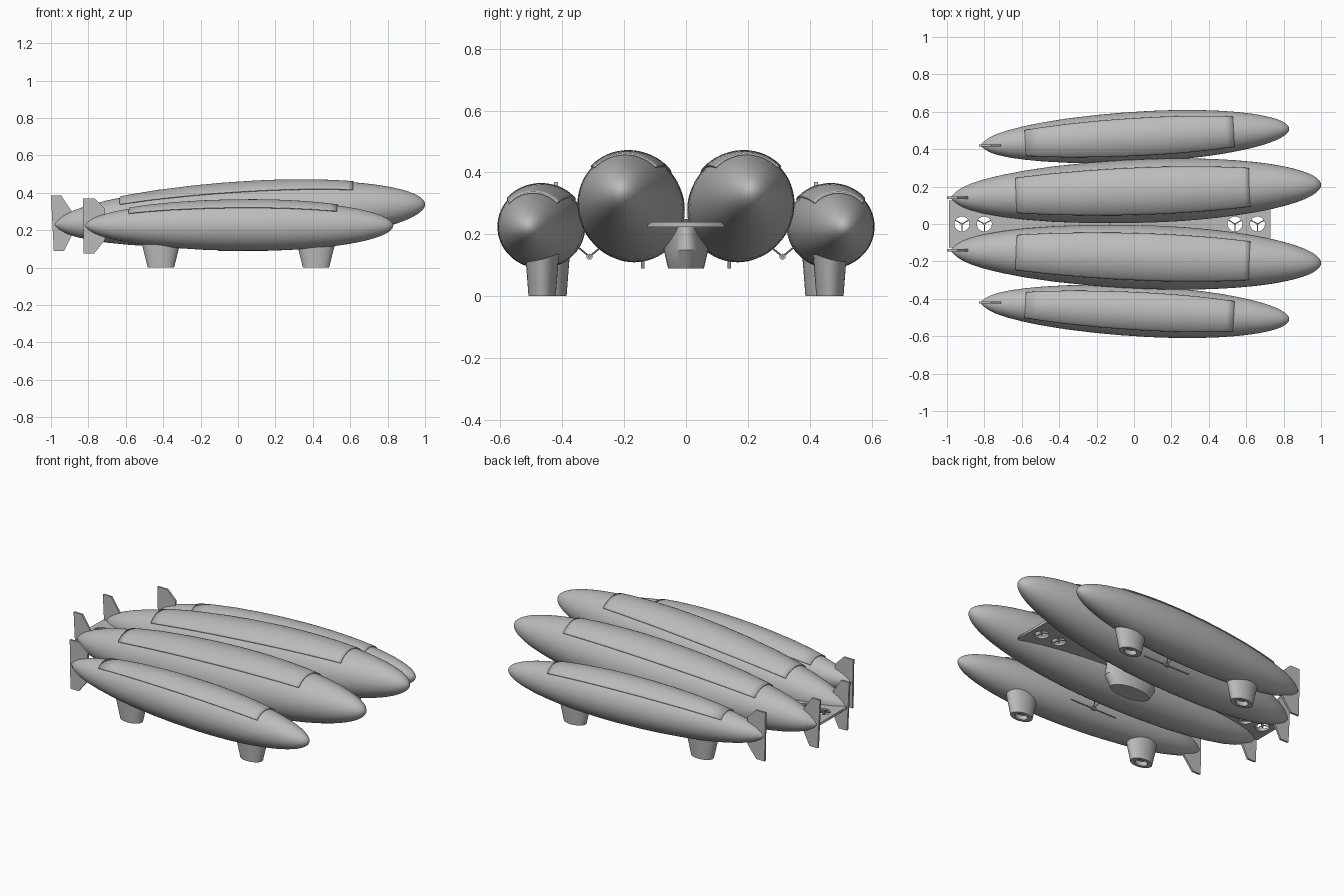
import bpy, bmesh, math
from mathutils import Vector, Matrix

cube = bpy.data.objects.get("Cube")
if cube:
    bpy.data.objects.remove(cube)

grey = bpy.data.materials.new("hull grey")
grey.use_nodes = True
grey.diffuse_color = (0.5, 0.5, 0.5, 1)
grey.node_tree.nodes["Principled BSDF"].inputs["Base Color"].default_value = (0.5, 0.5, 0.5, 1)


def finish(bm, name, smooth=True):
    bmesh.ops.recalc_face_normals(bm, faces=bm.faces)
    mesh = bpy.data.meshes.new(name)
    bm.to_mesh(mesh)
    bm.free()
    obj = bpy.data.objects.new(name, mesh)
    bpy.context.collection.objects.link(obj)
    mesh.materials.append(grey)
    if smooth:
        bpy.ops.object.select_all(action='DESELECT')
        obj.select_set(True)
        bpy.context.view_layer.objects.active = obj
        bpy.ops.object.shade_smooth_by_angle(angle=math.radians(35))
    return obj


def loft(name, rings, closed=True):
    """Skin a list of point rings; closed rings are capped."""
    bm = bmesh.new()
    rows = [[bm.verts.new(p) for p in ring] for ring in rings]
    n = len(rows[0])
    for a, b in zip(rows, rows[1:]):
        for i in range(n if closed else n - 1):
            j = (i + 1) % n
            bm.faces.new((a[i], a[j], b[j], b[i]))
    if closed:
        bm.faces.new(rows[0])
        bm.faces.new(rows[-1])
    return finish(bm, name)


def rod(name, a, b, radius):
    a, b = Vector(a), Vector(b)
    bm = bmesh.new()
    turn = (b - a).to_track_quat('Z', 'Y').to_matrix().to_4x4()
    bmesh.ops.create_cone(bm, cap_ends=True, segments=10, radius1=radius, radius2=radius,
                          depth=(b - a).length, matrix=Matrix.Translation((a + b) / 2) @ turn)
    return finish(bm, name)


# Hull profile: tapered tail, then an elliptical nose
TAIL = [(0, .02), (.012, .16), (.03, .30), (.055, .42), (.09, .54), (.14, .66), (.2, .77),
        (.28, .875), (.38, .955), (.46, .99)]
NOSE = [(.54 + .46 * math.sin(a), max(math.cos(a), .01))
        for a in (math.pi / 2 * i / 24 for i in range(25))]
PROFILE = TAIL + NOSE


def radius_at(t):
    for (t0, r0), (t1, r1) in zip(PROFILE, PROFILE[1:]):
        if t <= t1:
            return r0 + (r1 - r0) * (t - t0) / (t1 - t0)
    return PROFILE[-1][1]


def hull_ring(tail, nose, t, r, angles):
    axis = (nose - tail).normalized()
    side = axis.cross(Vector((0, 0, 1))).normalized()
    up = side.cross(axis)
    c = tail.lerp(nose, t)
    return [c + side * (r * math.sin(a)) + up * (r * math.cos(a)) for a in angles]


def airship(name, tail, nose, radius, panel, fin, fin_y):
    tail, nose = Vector(tail), Vector(nose)
    full = [math.tau * i / 64 for i in range(64)]
    loft(name + "_hull", [hull_ring(tail, nose, t, r * radius, full) for t, r in PROFILE])
    # Thin raised skin over the back
    arc = [math.radians(-46 + 92 * i / 24) for i in range(25)]
    inside = [p[0] for p in PROFILE if panel[0] < p[0] < panel[1]]
    ts = [panel[0]] + inside + [panel[1]]
    skin = loft(name + "_top_panel",
                [hull_ring(tail, nose, t, radius_at(t) * radius + .003, arc) for t in ts], False)
    mod = skin.modifiers.new("thickness", 'SOLIDIFY')
    mod.thickness = .006
    mod.offset = 0
    # Upright tail fin
    bm = bmesh.new()
    face = bm.faces.new([bm.verts.new((x, fin_y - .006, z)) for x, z in fin])
    out = bmesh.ops.extrude_face_region(bm, geom=[face])
    bmesh.ops.translate(bm, vec=(0, .012, 0),
                        verts=[v for v in out["geom"] if isinstance(v, bmesh.types.BMVert)])
    finish(bm, name + "_tail_fin", False)


def ellipse(x, y, z, rx, ry, n=40):
    return [(x + rx * math.cos(math.tau * i / n), y + ry * math.sin(math.tau * i / n), z)
            for i in range(n)]


INNER_FIN = [(-1, .385), (-.945, .385), (-.885, .295), (-.885, .18), (-.93, .09), (-.985, .09)]
OUTER_FIN = [(-.83, .37), (-.765, .37), (-.71, .315), (-.71, .15), (-.77, .075), (-.825, .075)]

for s, word in ((1, "back"), (-1, "front")):
    airship(word + "_inner", (-.98, .14 * s, .23), (1, .21 * s, .34), .17,
            (.18, .81), INNER_FIN, .14 * s)
    airship(word + "_outer", (-.82, .42 * s, .225), (.83, .51 * s, .225), .135,
            (.145, .82), OUTER_FIN, .42 * s)
    # Hollow landing thrusters below the outer hulls
    for x, y, end in ((.417, .465, "nose"), (-.412, .43, "tail")):
        y *= s
        loft(f"{word}_{end}_thruster", [
            ellipse(x, y, .18, .115, .058), ellipse(x, y, 0, .07, .044),
            ellipse(x, y, 0, .04, .026), ellipse(x, y, .025, .036, .023)])
    # Slung boom and its struts between the hulls
    hub = Vector((.03, .312 * s, .128))
    rod(word + "_boom", hub - Vector((.16, 0, 0)), hub + Vector((.16, 0, 0)), .004)
    rod(word + "_boom_hub", hub - Vector((.015, 0, 0)), hub + Vector((.015, 0, 0)), .01)
    for dx in (-.02, .02):
        for dy, dz in ((.042, .035), (-.042, .035)):
            rod(word + "_boom_strut", hub, hub + Vector((dx, dy * s, dz)), .003)

# Gondola under the middle
loft("gondola", [ellipse(.03, 0, z, rx, ry) for z, rx, ry in
                 ((.24, .16, .048), (.15, .17, .072), (.09, .13, .058))])

# Deck plate with four round rotor openings
ROTORS = (-.92, -.8, .54, .66)
curve = bpy.data.curves.new("deck_plate", 'CURVE')
curve.dimensions = '2D'
curve.fill_mode = 'BOTH'
curve.extrude = .0075
outlines = [[(-.99, -.125, 0), (.73, -.125, 0), (.73, .125, 0), (-.99, .125, 0)]]
outlines += [ellipse(x, 0, 0, .04, .04, 32) for x in ROTORS]
for pts in outlines:
    sp = curve.splines.new('POLY')
    sp.points.add(len(pts) - 1)
    for p, co in zip(sp.points, pts):
        p.co = (*co, 1)
    sp.use_cyclic_u = True
deck = bpy.data.objects.new("deck_plate", curve)
deck.location.z = .232
curve.materials.append(grey)
bpy.context.collection.objects.link(deck)
bpy.ops.object.select_all(action='DESELECT')
deck.select_set(True)
bpy.context.view_layer.objects.active = deck
bpy.ops.object.convert(target='MESH')

# Three-bladed rotors in the openings
for x in ROTORS:
    rod("rotor_hub", (x, 0, .225), (x, 0, .25), .007)
    for k in range(3):
        a = math.tau * k / 3 + math.pi / 6
        rod("rotor_blade", (x, 0, .236),
            (x + .042 * math.cos(a), .042 * math.sin(a), .236), .003)
